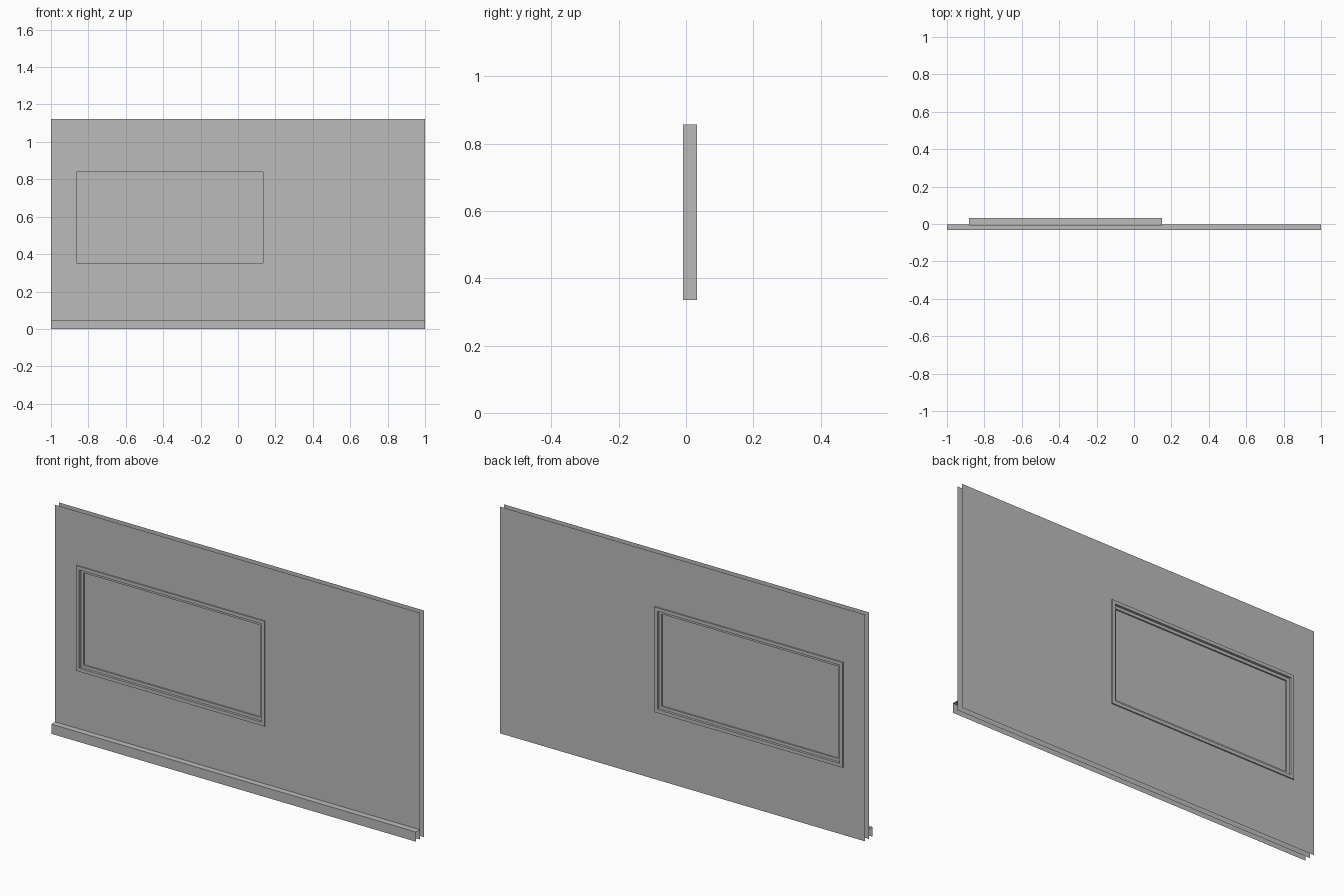
import bpy
import bmesh

cube = bpy.data.objects.get("Cube")
if cube:
    bpy.data.objects.remove(cube, do_unlink=True)

grey = bpy.data.materials.new("plain_grey")
grey.use_nodes = True
colour = (0.5, 0.5, 0.5, 1)
grey.diffuse_color = colour
grey.node_tree.nodes["Principled BSDF"].inputs["Base Color"].default_value = colour

# Rectangles are (left, bottom, right, top)
WALL = (-1, 0, 1, 1.123)
WINDOW = (-0.881, 0.335, 0.151, 0.856)
WALL_FRONT, WALL_BACK = -0.003, 0.027
MIDDLE = (WALL_FRONT + WALL_BACK) / 2
SKIRTING_FRONT, SKIRTING_TOP = -0.033, 0.048


def inset(rect, d):
    return (rect[0] + d, rect[1] + d, rect[2] - d, rect[3] - d)


def loop(bm, rect, y):
    """Four corners, anticlockwise as seen from the front."""
    l, b, r, t = rect
    return [bm.verts.new((x, y, z)) for x, z in ((l, b), (r, b), (r, t), (l, t))]


def bridge(bm, outer, inner):
    for i in range(4):
        j = (i + 1) % 4
        bm.faces.new((outer[i], outer[j], inner[j], inner[i]))


def finish(bm, name):
    mesh = bpy.data.meshes.new(name)
    bm.to_mesh(mesh)
    bm.free()
    mesh.materials.append(grey)
    obj = bpy.data.objects.new(name, mesh)
    bpy.context.collection.objects.link(obj)
    return obj


def wall_sheet(name, y, flip):
    bm = bmesh.new()
    bridge(bm, loop(bm, WALL, y), loop(bm, WINDOW, y))
    if flip:
        bmesh.ops.reverse_faces(bm, faces=bm.faces[:])
    finish(bm, name)


def border(name, rect, width, half_depth):
    """Rectangular border with a box-shaped section, centred in the wall."""
    bm = bmesh.new()
    inner = inset(rect, width)
    front, back = MIDDLE - half_depth, MIDDLE + half_depth
    section = ((rect, front), (inner, front), (inner, back), (rect, back))
    loops = [loop(bm, r, y) for r, y in section]
    for i in range(4):
        bridge(bm, loops[i], loops[(i + 1) % 4])
    finish(bm, name)
    return inner


# Wall: two open sheets with a window opening
wall_sheet("wall_front", WALL_FRONT, False)
wall_sheet("wall_back", WALL_BACK, True)

# Window: outer frame, thinner sash and pane
opening = border("window_frame", WINDOW, 0.017, 0.021)
glazing = border("window_sash", opening, 0.015, 0.009)

bm = bmesh.new()
pane_front = loop(bm, glazing, MIDDLE - 0.002)
pane_back = loop(bm, glazing, MIDDLE + 0.002)
bm.faces.new(pane_front)
bm.faces.new(pane_back[::-1])
finish(bm, "window_pane")

# Skirting: front and top faces only, open at the ends
bm = bmesh.new()
profile = ((SKIRTING_FRONT, 0), (SKIRTING_FRONT, SKIRTING_TOP), (WALL_FRONT, SKIRTING_TOP))
rows = [[bm.verts.new((x, y, z)) for x in (-1, 1)] for y, z in profile]
for low, high in zip(rows, rows[1:]):
    bm.faces.new((low[0], low[1], high[1], high[0]))
finish(bm, "skirting_board")
